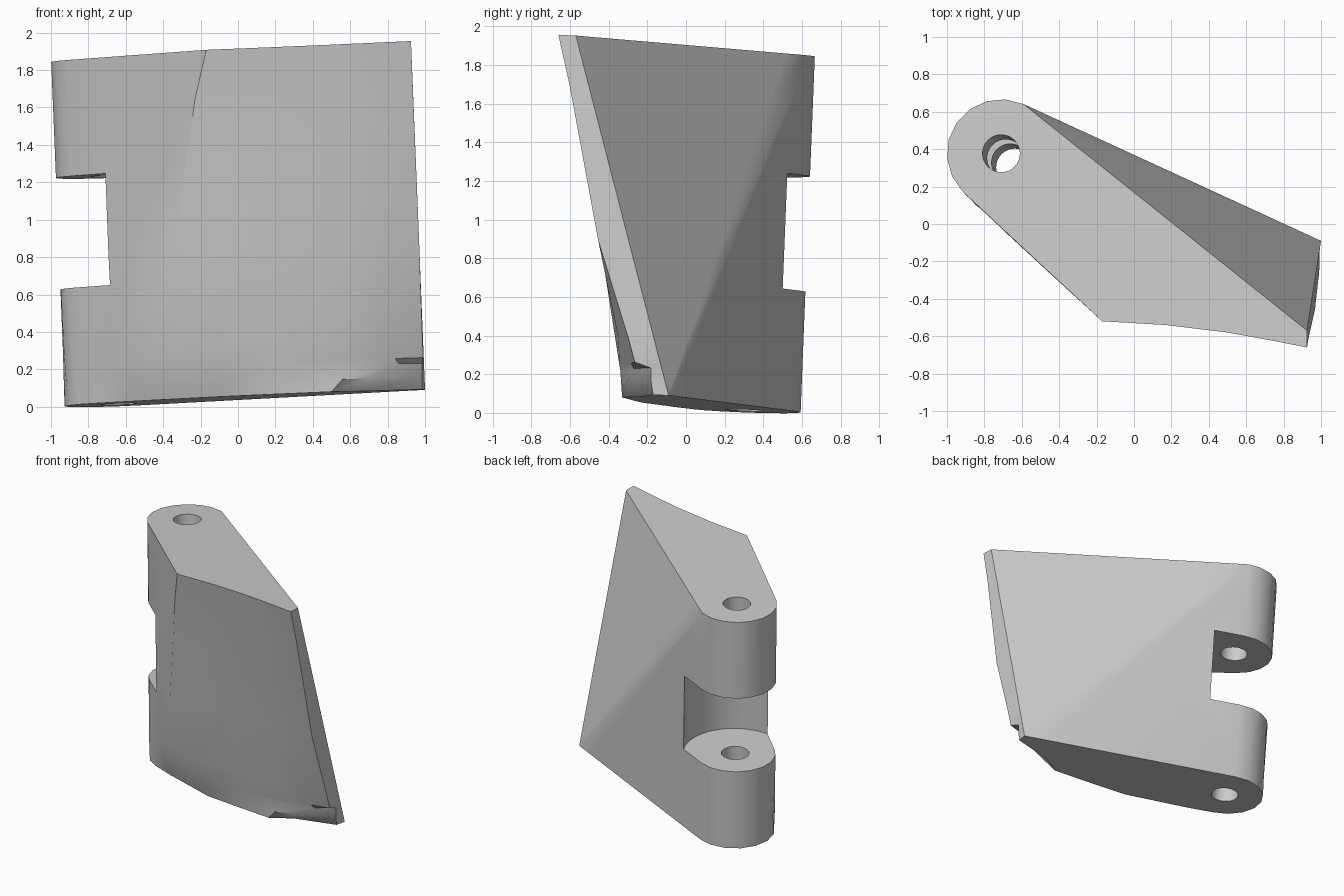
import bpy, bmesh, math
from mathutils import Vector

cube = bpy.data.objects.get("Cube")
if cube:
    bpy.data.objects.remove(cube, do_unlink=True)

steel = bpy.data.materials.new("plain_grey")
steel.use_nodes = True
GREY = (0.6, 0.6, 0.6, 1)
steel.diffuse_color = GREY
steel.node_tree.nodes["Principled BSDF"].inputs["Base Color"].default_value = GREY


def on_level(p, t):
    """Lift a plan point onto the tilted slice at height fraction t."""
    return Vector((p[0], p[1], 0.049 + 1.846 * t + 0.038 * p[0] - 0.0377 * p[1]))


def lerp(a, b, t):
    return Vector(a).lerp(Vector(b), t)


def arc(t, radius, start, end, steps):
    """Points of an arc round the tilted hinge axis."""
    c = lerp((-0.637, 0.303), (-0.71, 0.377), t)
    angles = [math.radians(start + (end - start) * i / steps) for i in range(steps + 1)]
    return [c + radius * Vector((math.cos(a), math.sin(a))) for a in angles]


def loft(name, rings):
    """Skin a list of (height fraction, plan points) into a closed solid."""
    bm = bmesh.new()
    loops = [[bm.verts.new(on_level(p, t)) for p in pts] for t, pts in rings]
    n = len(loops[0])
    for low, high in zip(loops, loops[1:]):
        for i in range(n):
            j = (i + 1) % n
            bm.faces.new((low[i], low[j], high[j], high[i]))
    bm.faces.new(loops[0][::-1])
    bm.faces.new(loops[-1])
    bmesh.ops.remove_doubles(bm, verts=bm.verts[:], dist=0.0005)
    bmesh.ops.recalc_face_normals(bm, faces=bm.faces[:])
    mesh = bpy.data.meshes.new(name)
    bm.to_mesh(mesh)
    bm.free()
    mesh.materials.append(steel)
    obj = bpy.data.objects.new(name, mesh)
    bpy.context.collection.objects.link(obj)
    return obj


# At each height fraction: where the barrel ends, then the left wall and the
# worn front from left to right; the low right corner is chipped
FRONT = {
    0.0: (248, [(-0.56, -0.05), (-0.105, -0.23), (0.18, -0.28), (0.5, -0.33), (0.66, -0.24), (0.985, -0.17)]),
    0.035: (245, [(-0.57, -0.08), (-0.13, -0.25), (0.19, -0.29), (0.56, -0.335), (0.7, -0.31), (0.985, -0.18)]),
    0.075: (241, [(-0.58, -0.1), (-0.16, -0.27), (0.2, -0.305), (0.57, -0.34), (0.86, -0.27), (0.985, -0.18)]),
    0.09: (240, [(-0.58, -0.11), (-0.17, -0.275), (0.2, -0.31), (0.57, -0.345), (0.84, -0.285), (0.99, -0.265)]),
    0.16: (236, [(-0.59, -0.12), (-0.22, -0.31), (0.2, -0.33), (0.57, -0.365), (0.77, -0.35), (0.985, -0.3)]),
    0.43: (228, [(-0.6, -0.125), (-0.34, -0.365), (0.2, -0.4), (0.55, -0.43), (0.77, -0.445), (0.968, -0.455)]),
    0.86: (226, [(-0.58, -0.14), (-0.23, -0.465), (0.18, -0.505), (0.51, -0.54), (0.73, -0.575), (0.935, -0.602)]),
    1.0: (225, [(-0.55, -0.168), (-0.17, -0.52), (0.17, -0.54), (0.5, -0.58), (0.72, -0.62), (0.925, -0.66)]),
}

# Straight corners of the back: right edge, and the hinge end of the back face
foot_right, head_right = (1.0, -0.09), (0.925, -0.57)
BACK_ANGLE = 66
head_end = arc(1, 0.29, BACK_ANGLE, 225, 8)[0]

rings = []
for t, (barrel_end, front) in FRONT.items():
    barrel = arc(t, 0.29, BACK_ANGLE, barrel_end, 8)
    right = lerp(foot_right, head_right, t)
    fold = lerp(foot_right, head_end, t)   # diagonal fold across the back
    back = [right, lerp(fold, right, 0.1), fold, lerp(fold, barrel[0], 0.1)]
    rings.append((t, barrel + front + back))
body = loft("hinge_wedge", rings)

# Knuckle slot and pin hole, both round the hinge axis
cutters = [
    loft("slot_cutter", [(t, arc(t, 0.375, 0, 352.5, 47)) for t in (0.339, 0.663)]),
    loft("pin_hole_cutter", [(t, arc(t, 0.10, 0, 348.75, 31)) for t in (-0.1, 1.1)]),
]
bpy.context.view_layer.objects.active = body
for cutter in cutters:
    cutter.hide_render = True
    mod = body.modifiers.new(cutter.name, 'BOOLEAN')
    mod.operation = 'DIFFERENCE'
    mod.solver = 'EXACT'
    mod.object = cutter
    bpy.ops.object.modifier_apply(modifier=mod.name)
for cutter in cutters:
    bpy.data.objects.remove(cutter, do_unlink=True)

# Soft shading with crisp edges
bpy.ops.object.select_all(action='DESELECT')
body.select_set(True)
bpy.ops.object.shade_smooth_by_angle(angle=math.radians(35))
